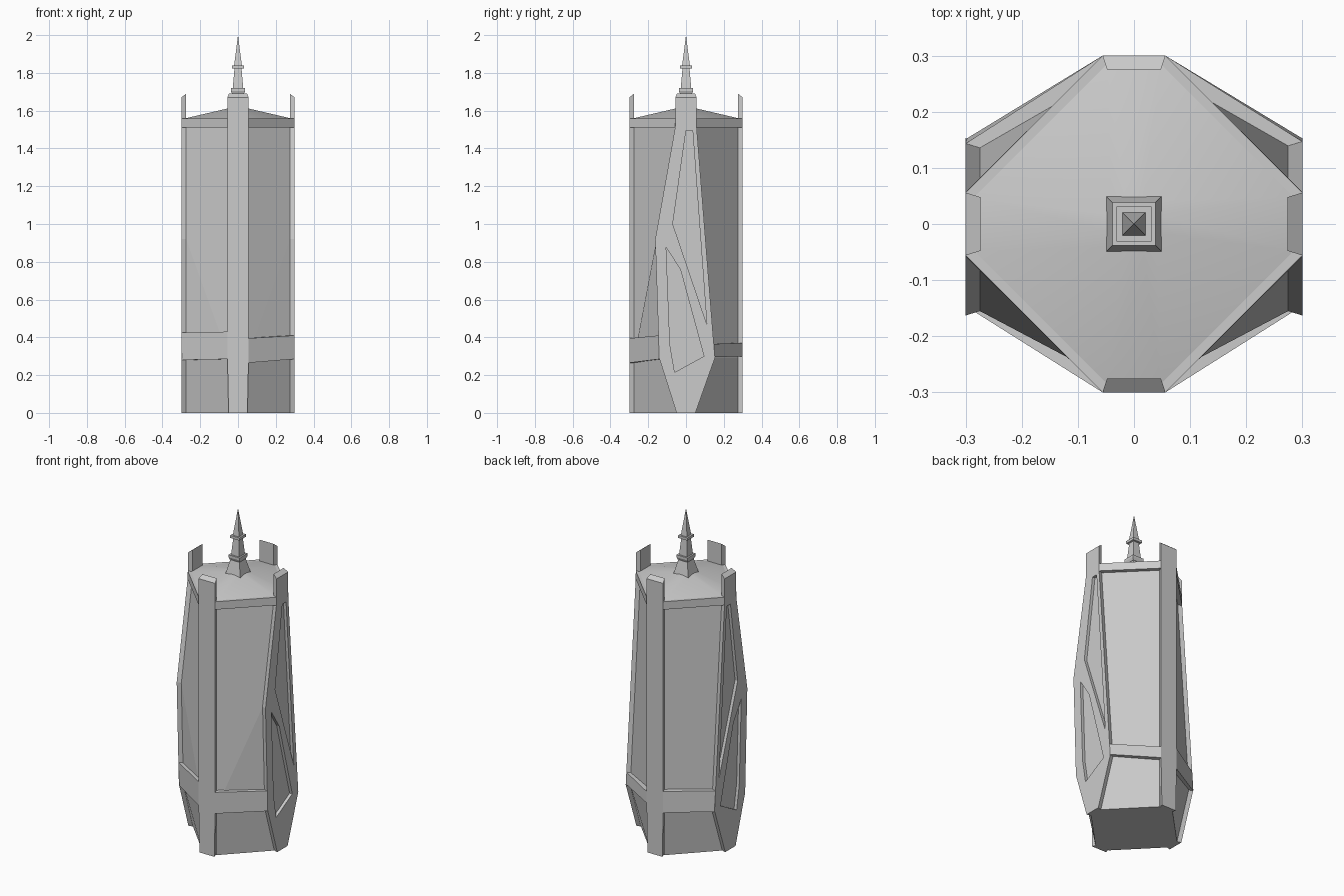
import bpy, bmesh, math

if "Cube" in bpy.data.objects:
    bpy.data.objects.remove(bpy.data.objects["Cube"])


def mesh_object(name, verts, faces):
    me = bpy.data.meshes.new(name)
    me.from_pydata(verts, [], faces)
    bm = bmesh.new()
    bm.from_mesh(me)
    bmesh.ops.remove_doubles(bm, verts=bm.verts, dist=1e-5)
    bmesh.ops.recalc_face_normals(bm, faces=bm.faces)
    bm.to_mesh(me)
    bm.free()
    ob = bpy.data.objects.new(name, me)
    bpy.context.scene.collection.objects.link(ob)
    return ob


def loft(name, rings):
    """Closed solid through rings with equal point counts."""
    n = len(rings[0])
    verts = [p for r in rings for p in r]
    faces = [tuple(range(n)), tuple(range(len(verts) - n, len(verts)))]
    for k in range(len(rings) - 1):
        for i in range(n):
            j = (i + 1) % n
            faces.append((k * n + i, k * n + j, (k + 1) * n + j, (k + 1) * n + i))
    return mesh_object(name, verts, faces)


def square(h, z):
    return [(-h, -h, z), (h, -h, z), (h, h, z), (-h, h, z)]


def octagon(r, s, z):
    return [(s, -r, z), (r, -s, z), (r, s, z), (s, r, z),
            (-s, r, z), (-r, s, z), (-r, -s, z), (-s, -r, z)]


OUT, INN = 0.30, 0.275      # outer and inner distance of the corner posts
PO, PI = 0.056, 0.048       # outer and inner half width of the posts
FRONT = [(0.05, 0), (0.142, 0.29), (0.163, 0.92), (PO, 1.52), (PO, 1.67)]
BACK = [(0.05, 0), (0.153, 0.29), (PO, 1.52), (PO, 1.67)]


def edge(profile, z):
    """Half width of a side plate at height z."""
    for (a, za), (b, zb) in zip(profile, profile[1:]):
        if z <= zb:
            return a + (b - a) * (z - za) / (zb - za)
    return profile[-1][0]


# core walls, inset behind the posts and plates
verts, faces = [], []


def face(*pts):
    faces.append(tuple(range(len(verts), len(verts) + len(pts))))
    verts.extend(pts)


for sx in (-1, 1):
    side = []
    for sy, prof in ((-1, FRONT), (1, BACK)):
        plate = [(sx * INN, sy * (w - 0.008), z) for w, z in prof[:-1]]
        post = [(sx * PI, sy * INN, z) for z in (0, 0.29, 1.52)]
        face(post[0], plate[0], plate[1], post[1])
        if sy < 0:
            face(post[1], plate[1], plate[2])
            face(post[1], plate[2], plate[3], post[2])
        else:
            face(post[1], plate[1], plate[2], post[2])
        side.append(plate)
    face(*side[0], *reversed(side[1]))
for sy in (-1, 1):
    face(*[(x, sy * INN, z) for x, z in
           ((-PI, 0), (PI, 0), (PI, 0.29), (PI, 1.52), (-PI, 1.52), (-PI, 0.29))])
for z in (0, 1.52):
    w = PI if z else 0.042
    face(*[(x, y, z) for x, y in
           ((PI, -INN), (INN, -w), (INN, w), (PI, INN),
            (-PI, INN), (-INN, w), (-INN, -w), (-PI, -INN))])
mesh_object("core_walls", verts, faces)

# straight front and back posts
for label, s in (("front", -1), ("back", 1)):
    def post_ring(w, y, top):
        return [(-w + 0.006, s * y, 0), (w - 0.006, s * y, 0), (w, s * y, 0.29),
                (w, s * y, top), (-w, s * y, top), (-w, s * y, 0.29)]
    loft(label + "_post", [post_ring(PO, OUT, 1.67), post_ring(PI, INN, 1.69)])

# kite shaped side plates with two recesses, mirrored left to right
outline = [(-w, z) for w, z in FRONT] + [(w, z) for w, z in reversed(BACK)]


def plate_ring(x, inset, top):
    return [(x, y - math.copysign(inset, y), top if z > 1.6 else z) for y, z in outline]


plate = loft("side_plates", [plate_ring(OUT, 0, 1.67), plate_ring(INN - 0.001, 0.008, 1.69)])
recesses = {
    "upper_recess_cutter": [(0.0, 1.495), (0.035, 1.495), (0.11, 0.47), (-0.07, 1.0)],
    "lower_recess_cutter": [(-0.105, 0.875), (-0.03, 0.76), (0.095, 0.30),
                            (-0.06, 0.215), (-0.085, 0.36)],
}
for name, pts in recesses.items():
    cutter = loft(name, [[(x, y, z) for y, z in pts] for x in (0.282, 0.33)])
    cutter.hide_render = True
    cutter.hide_set(True)
    cutter.display_type = 'WIRE'
    mod = plate.modifiers.new(name, 'BOOLEAN')
    mod.operation = 'DIFFERENCE'
    mod.solver = 'EXACT'
    mod.object = cutter
plate.modifiers.new("mirror", 'MIRROR')


# belts on the diagonal walls; heights are (at post, at plate)
def belt(name, sx, sy, low, high):
    prof = FRONT if sy < 0 else BACK
    rings = []
    for zp, zs in (low, high):
        w = edge(prof, zs)
        rings.append([(sx * PO, sy * OUT, zp), (sx * OUT, sy * w, zs),
                      (sx * (INN - 0.02), sy * (w - 0.02), zs),
                      (sx * (PI - 0.01), sy * (INN - 0.02), zp)])
    loft(name, rings)


lower = {(1, -1): ((0.265, 0.285), (0.395, 0.41)),
         (-1, -1): ((0.285, 0.28), (0.43, 0.425)),
         (1, 1): ((0.30, 0.295), (0.37, 0.365)),
         (-1, 1): ((0.27, 0.285), (0.40, 0.41))}
for (sx, sy), (lo, hi) in lower.items():
    tag = ("front" if sy < 0 else "back") + ("_right" if sx > 0 else "_left")
    belt("lower_belt_" + tag, sx, sy, lo, hi)
    belt("upper_belt_" + tag, sx, sy, (1.51, 1.51), (1.558, 1.558))

# shallow roof
roof = loft("roof", [octagon(0.285, PI, 1.52), octagon(0.285, PI, 1.558),
                     octagon(0.04, 0.016, 1.615)])
bpy.context.view_layer.objects.active = roof
roof.select_set(True)
bpy.ops.object.shade_smooth_by_angle(angle=math.radians(30))

# finial: foot, collars, shaft and spire
for name, steps in {
    "finial_foot": [(0.049, 1.59), (0.049, 1.61), (0.028, 1.70)],
    "finial_lower_collar": [(0.032, 1.69), (0.038, 1.705), (0.038, 1.72)],
    "finial_shaft": [(0.028, 1.715), (0.018, 1.83)],
    "finial_upper_collar": [(0.031, 1.822), (0.031, 1.838)],
    "finial_spire": [(0.021, 1.835), (0.0, 2.0)],
}.items():
    loft(name, [square(h, z) for h, z in steps])
